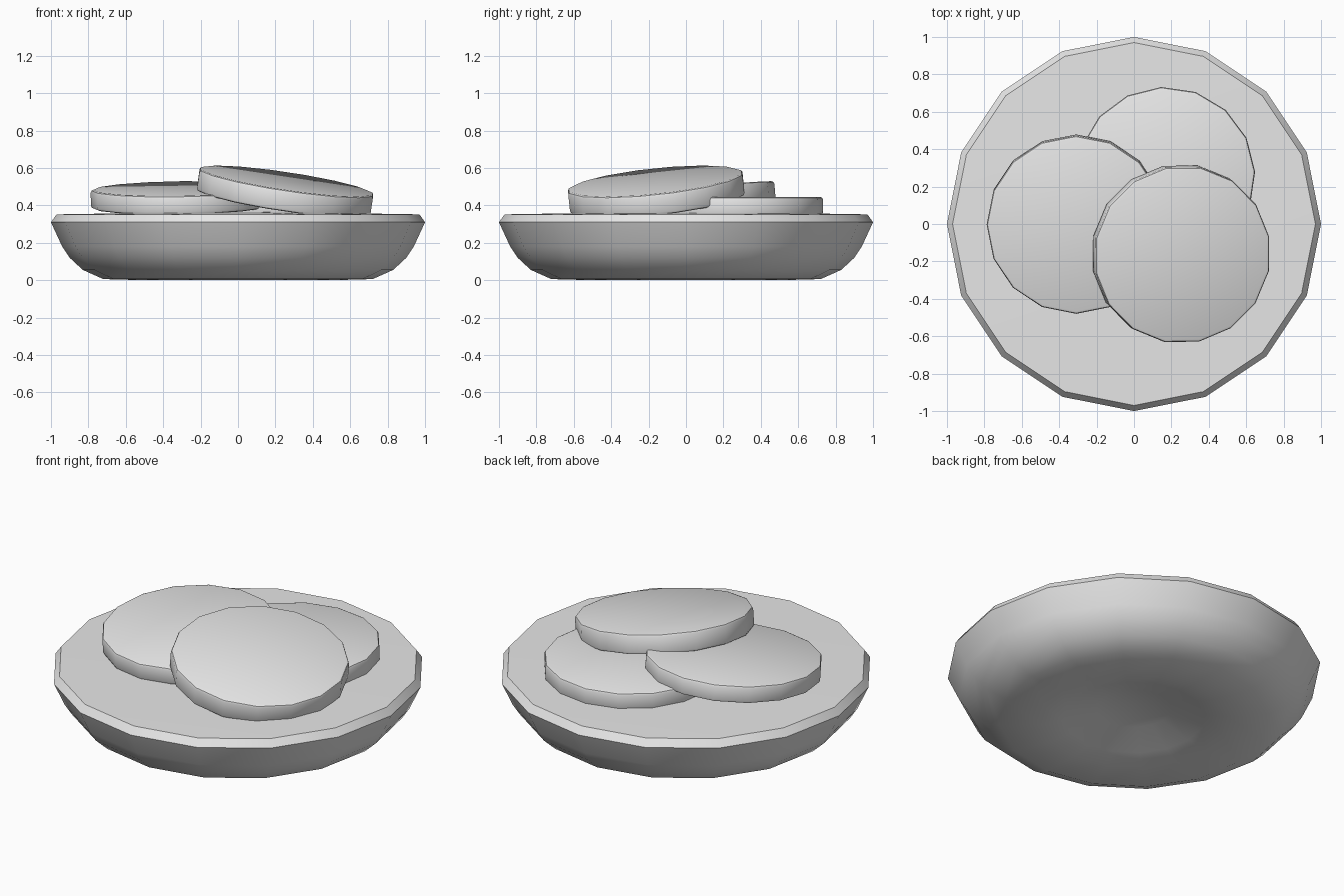
import bpy
import bmesh
import math
from mathutils import Matrix, Vector

cube = bpy.data.objects.get("Cube")
if cube:
    bpy.data.objects.remove(cube, do_unlink=True)

SIDES = 16

grey = bpy.data.materials.new("light grey")
grey.use_nodes = True
grey.diffuse_color = (0.8, 0.8, 0.8, 1)
grey.node_tree.nodes["Principled BSDF"].inputs["Base Color"].default_value = (0.8, 0.8, 0.8, 1)


def finish(bm, name):
    """Turn a bmesh into a grey object, smooth with sharp creases."""
    bmesh.ops.recalc_face_normals(bm, faces=bm.faces)
    mesh = bpy.data.meshes.new(name)
    bm.to_mesh(mesh)
    bm.free()
    mesh.materials.append(grey)
    obj = bpy.data.objects.new(name, mesh)
    bpy.context.collection.objects.link(obj)
    bpy.ops.object.select_all(action="DESELECT")
    obj.select_set(True)
    bpy.context.view_layer.objects.active = obj
    bpy.ops.object.shade_smooth_by_angle(angle=math.radians(35))
    return obj


def lathe(name, profile):
    """Spin a closed-ended (radius, height) profile about the z axis."""
    bm = bmesh.new()
    verts = [bm.verts.new((r, 0, z)) for r, z in profile]
    edges = [bm.edges.new(pair) for pair in zip(verts, verts[1:])]
    bmesh.ops.spin(bm, geom=verts + edges, cent=(0, 0, 0), axis=(0, 0, 1),
                   angle=math.tau, steps=SIDES, use_duplicate=False)
    bmesh.ops.remove_doubles(bm, verts=bm.verts, dist=0.0005)
    return finish(bm, name)


def disc(name, x, y, top, slope_x, slope_y, turn, thickness):
    """Bevelled, tilted slab whose top face is centred on (x, y, top)."""
    bm = bmesh.new()
    bmesh.ops.create_cone(bm, cap_ends=True, segments=SIDES, radius1=0.478,
                          radius2=0.478, depth=thickness,
                          matrix=Matrix.Translation((0, 0, -thickness / 2)))
    rims = [e for e in bm.edges if abs(e.verts[0].co.z - e.verts[1].co.z) < 0.001]
    bmesh.ops.bevel(bm, geom=rims, offset=0.015, segments=2, profile=0.5,
                    affect="EDGES")
    normal = Vector((-slope_x, -slope_y, 1)).normalized()
    tilt = Vector((0, 0, 1)).rotation_difference(normal).to_matrix().to_4x4()
    spin = Matrix.Rotation(math.radians(turn), 4, "Z")
    bm.transform(Matrix.Translation((x, y, top)) @ tilt @ spin)
    return finish(bm, name)


# Rounded base with a dimple below and an almost flat top
lathe("bowl", [(0, 0.09), (0.2, 0.075), (0.38, 0.02), (0.5, 0.0), (0.72, 0.006),
               (0.83, 0.055), (0.9, 0.12), (0.94, 0.18), (1.0, 0.31),
               (0.97, 0.352), (0, 0.368)])

# Three overlapping slices, each leaning on the one beneath
disc("back_slice", 0.17, 0.255, 0.445, 0, 0, 3, 0.1)
disc("left_slice", -0.31, -0.005, 0.49, 0.015, 0.085, 0, 0.1)
disc("front_slice", 0.26, -0.165, 0.53, -0.15, 0.105, 11.25, 0.115)
